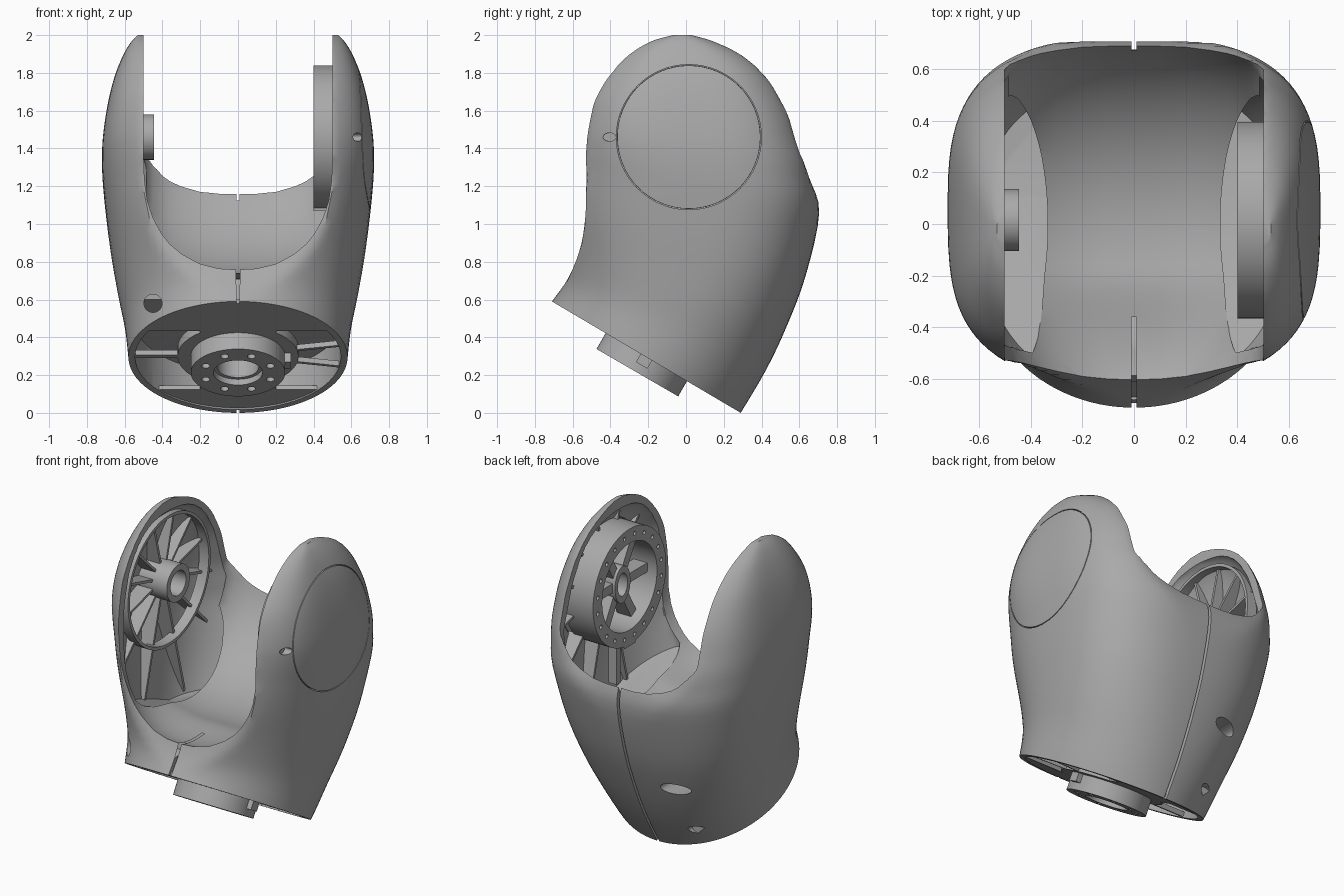
import bpy, bmesh, math
from math import sin, cos, pi, radians
from mathutils import Matrix, Vector

old = bpy.data.objects.get("Cube")
if old:
    bpy.data.objects.remove(old, do_unlink=True)

grey = bpy.data.materials.new("plain_grey")
grey.use_nodes = True
grey.diffuse_color = (0.4, 0.4, 0.4, 1)
for node in grey.node_tree.nodes:
    if node.type == "BSDF_PRINCIPLED":
        node.inputs["Base Color"].default_value = (0.4, 0.4, 0.4, 1)


# ---------- helpers ----------
def clamp(v, lo=0.0, hi=1.0):
    return max(lo, min(hi, v))


def smooth(a, b, v):
    t = clamp((v - a) / (b - a))
    return t * t * (3 - 2 * t)


def finish(name, bm):
    bmesh.ops.recalc_face_normals(bm, faces=bm.faces[:])
    mesh = bpy.data.meshes.new(name)
    bm.to_mesh(mesh)
    bm.free()
    mesh.materials.append(grey)
    ob = bpy.data.objects.new(name, mesh)
    bpy.context.collection.objects.link(ob)
    return ob


def add_rings(bm, rings, wrap=False):
    """Skin a list of equal point rings; wrap joins last to first, else cap."""
    vs = [[bm.verts.new(p) for p in ring] for ring in rings]
    n = len(vs[0])
    pairs = list(zip(vs, vs[1:])) + ([(vs[-1], vs[0])] if wrap else [])
    for a, b in pairs:
        for i in range(n):
            j = (i + 1) % n
            bm.faces.new((a[i], a[j], b[j], b[i]))
    if not wrap:
        bm.faces.new(vs[0])
        bm.faces.new(vs[-1])


def skin(name, rings, wrap=False):
    bm = bmesh.new()
    add_rings(bm, rings, wrap)
    return finish(name, bm)


def circle(m, r, z, n=64):
    return [m @ Vector((r * cos(2 * pi * i / n), r * sin(2 * pi * i / n), z)) for i in range(n)]


def tube(name, m, ro, ri, z0, z1):
    if ri:
        return skin(name, [circle(m, r, z) for r, z in ((ro, z0), (ro, z1), (ri, z1), (ri, z0))], True)
    return skin(name, [circle(m, ro, z0), circle(m, ro, z1)])


def pegs(name, m, count, ring, r, z0, z1):
    bm = bmesh.new()
    for i in range(count):
        a = 2 * pi * (i + 0.5) / count
        mm = m @ Matrix.Translation((ring * cos(a), ring * sin(a), 0))
        add_rings(bm, [circle(mm, r, z0, 16), circle(mm, r, z1, 16)])
    return finish(name, bm)


def boxes(name, m, items):
    """items: (centre, size, turn about local z)"""
    bm = bmesh.new()
    for c, s, turn in items:
        mat = m @ Matrix.Rotation(turn, 4, "Z") @ Matrix.Translation(c) @ Matrix.Diagonal((*s, 1))
        bmesh.ops.create_cube(bm, size=1, matrix=mat)
    return finish(name, bm)


def boolean(ob, tool, op="DIFFERENCE", keep=False):
    mod = ob.modifiers.new("bool", "BOOLEAN")
    mod.operation, mod.solver, mod.object = op, "EXACT", tool
    bpy.context.view_layer.objects.active = ob
    bpy.ops.object.modifier_apply(modifier=mod.name)
    if not keep:
        bpy.data.objects.remove(tool, do_unlink=True)


# ---------- outer form: front y,z / back y,z / half width ----------
LEVELS = [(-.71, .59, .29, 0, .58), (-.62, .72, .42, .22, .6), (-.555, .89, .53, .45, .64),
          (-.53, 1.08, .635, .73, .68), (-.53, 1.25, .705, 1.06, .71), (-.53, 1.38, .65, 1.25, .72),
          (-.52, 1.5, .59, 1.42, .715), (-.48, 1.66, .53, 1.6, .69), (-.41, 1.78, .43, 1.77, .655),
          (-.31, 1.89, .3, 1.89, .61), (-.19, 1.965, .15, 1.965, .565), (-.07, 2, .03, 2, .53)]
TOP = len(LEVELS) - 1


def level(t):
    i = min(int(t), TOP - 1)
    f = t - i
    p = [LEVELS[clamp(i + k, 0, TOP)] for k in (-1, 0, 1, 2)]
    return [b + f / 2 * (c - a + f * (2 * a - 5 * b + 4 * c - d + f * (3 * (b - c) + d - a)))
            for a, b, c, d in zip(*p)]


def body_form(name, inset=0.0, start=0.0, steps=44, n=96):
    rings = []
    for s in range(steps + 1):
        t = start + (TOP - start) * s / steps
        yf, zf, yb, zb, w = level(t)
        w -= inset
        mid = Vector((0, (yf + yb) / 2, (zf + zb) / 2 - inset * smooth(TOP - 3, TOP, t)))
        half = Vector((0, (yb - yf) / 2, (zb - zf) / 2))
        half *= max(half.length - inset, 0.015) / half.length
        e = min(3.3, 2 + t / 5)
        flat = (1 - min(0.95, 0.5 / w) ** e) ** (1 / e)
        ring = []
        for i in range(n):
            a = 2 * pi * (i + 0.5) / n
            x = math.copysign(abs(cos(a)) ** (2 / e), cos(a)) * w
            v = math.copysign(abs(sin(a)) ** (2 / e), sin(a))
            k = smooth(0.2, 3.6, t) if v < 0 else smooth(3.5, 6, t)
            v = clamp(v / (1 + (flat - 1) * k), -1, 1)
            ring.append(mid + half * v + Vector((x, 0, 0)))
        rings.append(ring)
    return skin(name, rings)


# ---------- fork opening swept about the joint axis ----------
SADDLE = [(0, .75), (.1, .75), (.2, .743), (.3, .72), (.36, .7), (.4, .68), (.45, .645),
          (.48, .61), (.495, .57), (.5, .53)]


def fork_gap(grow=0.0):
    rings = []
    for x, base in [(-x, r) for x, r in SADDLE[:0:-1]] + SADDLE:
        ring = []
        for i in range(120):
            deg = -180 + 3 * i
            r = base + 0.2 * smooth(14, 48, deg) * (1 - (x / 0.5) ** 2)
            r += (0.8 - r) * smooth(75, 100, abs(deg)) + grow
            ring.append(Vector((x, -r * sin(radians(deg)), 1.46 - r * cos(radians(deg)))))
        rings.append(ring)
    return skin("gap_cutter", rings)


WORLD = Matrix()
JOINT = Matrix.Translation((0, 0.015, 1.46))
LEFT = JOINT @ Matrix.Rotation(pi / 2, 4, "Y")
RIGHT = JOINT @ Matrix.Rotation(-pi / 2, 4, "Y")
BASE = Matrix.Translation((0, -0.21, 0.295)) @ Matrix.Rotation(radians(-30.1), 4, "X")

# ---------- shell ----------
shell = body_form("fork_shell")
boolean(shell, fork_gap())

# arm recesses, widening inwards towards the saddle floor
recess = body_form("recess_cutter", 0.055, 2)
core = [[Vector((sx * x, sy * 2, z)) for sx, sy in ((1, 1), (-1, 1), (-1, -1), (1, -1))]
        for x, z in ((2, -1), (2, .62), (.28, .621), (.485, 1.12), (.485, 3))]
boolean(recess, skin("recess_core", core))
boolean(shell, recess)

# hollow underside, leaving a skin below the saddle
hollow = tube("hollow_cutter", BASE, 0.545, 0, -0.1, 0.22)
boolean(hollow, fork_gap(0.045))
skin_core = body_form("skin_core", 0.035)
boolean(skin_core, tube("open_end", BASE, 0.545, 0, -0.2, 0.03), "UNION")
boolean(hollow, skin_core, "INTERSECT")
boolean(shell, hollow)

# centre seam, front and back
seam = boxes("seam_cutter", WORLD, [((0, 0, 1), (0.018, 3, 4), 0)])
boolean(seam, body_form("seam_core", 0.03))
boolean(shell, seam)
boolean(shell, boxes("lip_seam", WORLD, [((0, -0.54, 0.73), (0.02, 0.36, 0.1), 0)]))

# round cover line and slot on the left arm
boolean(shell, tube("cover_line", LEFT, 0.384, 0.379, 0.56, 0.9))
slot = LEFT @ Matrix.Translation((0, -0.42, 0)) @ Matrix.Diagonal((0.8, 1.2, 1, 1))
boolean(shell, tube("slot", slot, 0.028, 0, 0.6, 0.9))

# screw access holes: x, z, half width, half height, y range
for x, z, w, h, y0, y1 in ((-.45, .58, .048, .048, -.9, -.3), (-.28, .5, .09, .04, .35, .9),
                           (-.3, .16, .05, .03, .29, .6)):
    m = Matrix.Translation((x, 0, z)) @ Matrix.Rotation(-pi / 2, 4, "X") @ Matrix.Diagonal((w, h, 1, 1))
    boolean(shell, tube("access_hole", m, 1, 0, y0, y1))

# ---------- stiffening ribs inside the arms ----------
envelope = body_form("rib_envelope", 0.04, 2)
for name, m, r0 in (("left_arm_ribs", LEFT, 0.37), ("right_arm_ribs", RIGHT, 0.1)):
    bars = [(((r0 + 0.85) / 2, 0, 0.65), (0.85 - r0, 0.016, 0.2), 2 * pi * (i + 0.5) / 12) for i in range(12)]
    ribs = boxes(name, m, bars)
    boolean(ribs, envelope, "INTERSECT", keep=True)
bpy.data.objects.remove(envelope, do_unlink=True)

# ---------- right arm: small bearing boss and ring ----------
tube("bearing_boss", RIGHT, 0.12, 0.08, 0.445, 0.67)
tube("bearing_ring", RIGHT, 0.43, 0.41, 0.51, 0.58)

# ---------- left arm: large drive ring with spoked plate ----------
drive = tube("drive_ring", LEFT, 0.38, 0.285, 0.4, 0.61)
boolean(drive, pegs("bolt_cutter", LEFT, 20, 0.335, 0.013, 0.3, 0.44))
tube("drive_hub", LEFT @ Matrix.Diagonal((1.5, 1, 1, 1)), 0.08, 0.05, 0.45, 0.6)
boxes("drive_spokes", LEFT, [((0.185, 0, 0.52), (0.22, 0.06, 0.1), 2 * pi * (i + 0.5) / 6) for i in range(6)])
boxes("drive_stop", WORLD, [((0.45, 0.015, 1.09), (0.1, 0.12, 0.04), 0),
                            ((0.51, 0.015, 0.95), (0.06, 0.04, 0.3), 0)])

# ---------- base plate with side openings ----------
plate = tube("base_plate", BASE, 0.56, 0.15, 0.005, 0.03)
openings = boxes("opening_cutter", BASE, [((s * 0.45, 0.04, 0), (0.5, 0.62, 0.3), 0) for s in (-1, 1)])
boolean(plate, openings)
tube("hub_collar", BASE, 0.32, 0.2, 0.005, 0.06)
boxes("base_struts", BASE, [((0.42, 0, 0.02), (0.25, 0.018, 0.03), a) for a in (-0.2, 0.2)]
      + [((-0.42, 0, 0.02), (0.25, 0.03, 0.03), 0)])
boxes("base_key", BASE, [((0.255, 0, -0.02), (0.05, 0.07, 0.06), 0)])

# ---------- mounting hub ----------
hub = tube("mounting_hub", BASE, 0.25, 0.13, -0.095, 0.15)
boolean(hub, pegs("hub_bolts", BASE, 8, 0.185, 0.022, -0.2, -0.03))
tube("hub_lip", BASE, 0.135, 0.11, -0.06, 0.15)
tube("hub_floor", BASE, 0.2, 0, 0.13, 0.17)

# ---------- shading ----------
for ob in bpy.context.collection.objects:
    if ob.type == "MESH" and ob.data.materials and ob.data.materials[0] == grey:
        bpy.ops.object.select_all(action="DESELECT")
        ob.select_set(True)
        bpy.context.view_layer.objects.active = ob
        bpy.ops.object.shade_smooth_by_angle(angle=radians(32))
